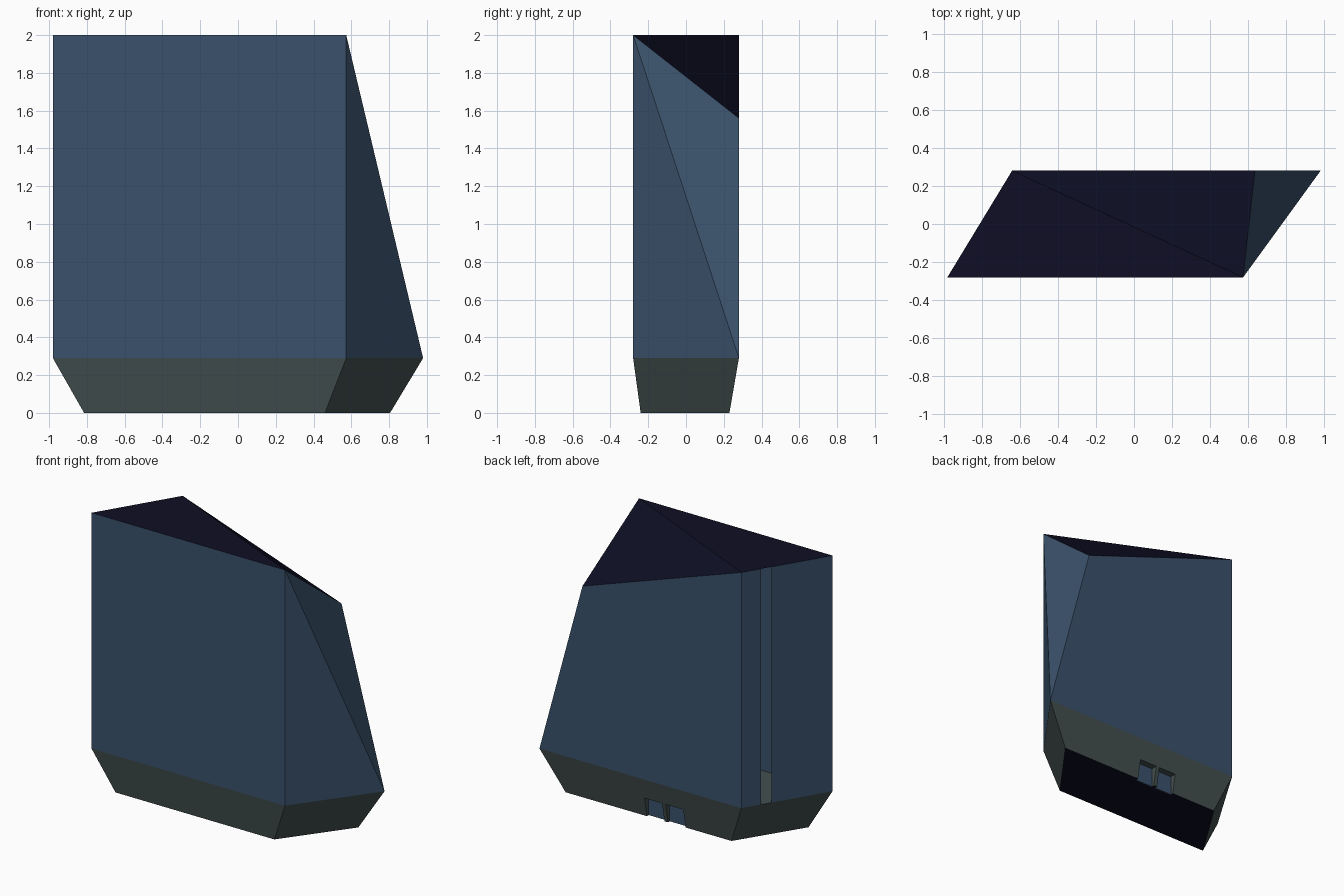
import bpy, bmesh
from mathutils import Vector

if "Cube" in bpy.data.objects:
    bpy.data.objects.remove(bpy.data.objects["Cube"])

FLOOR, TOP = 0.29, 2.0


def material(name, rgb):
    m = bpy.data.materials.new(name)
    m.diffuse_color = (*rgb, 1)
    m.use_nodes = True
    m.node_tree.nodes["Principled BSDF"].inputs["Base Color"].default_value = m.diffuse_color
    return m


glass = material("steel blue glass", (0.043, 0.083, 0.148))
stone = material("grey green stone", (0.056, 0.078, 0.078))
dark = material("dark navy", (0.0045, 0.0045, 0.018))


def make(name, verts, faces, mats, fix_normals=False):
    me = bpy.data.meshes.new(name)
    me.from_pydata([tuple(v) for v in verts], [], faces)
    for m in mats:
        me.materials.append(m)
    if fix_normals:
        bm = bmesh.new()
        bm.from_mesh(me)
        bmesh.ops.recalc_face_normals(bm, faces=bm.faces)
        bm.to_mesh(me)
        bm.free()
    ob = bpy.data.objects.new(name, me)
    bpy.context.scene.collection.objects.link(ob)
    return ob


BOX = [(0, 1, 2, 3), (4, 5, 6, 7), (0, 1, 5, 4), (1, 2, 6, 5), (2, 3, 7, 6), (3, 0, 4, 7)]


def box(name, x0, x1, y0, y1, z0, z1, mat):
    ring = [(x0, y0), (x1, y0), (x1, y1), (x0, y1)]
    verts = [(x, y, z) for z in (z0, z1) for x, y in ring]
    return make(name, verts, BOX, [mat], True)


# Plan outlines: front-left, front-right, back-right, back-left
foot = [(-0.815, -0.24), (0.46, -0.24), (0.805, 0.23), (-0.523, 0.225)]
plan = [(-0.98, -0.28), (0.573, -0.28), (0.98, 0.28), (-0.64, 0.28)]
a, b, c, d = [Vector((x, y, FLOOR)) for x, y in plan]
at, bt, dt = [Vector((p.x, p.y, TOP)) for p in (a, b, d)]
ct = Vector((0.635, 0.28, 1.56))

# Tapered stone base with a dark underside
base = make("base", [(x, y, 0) for x, y in foot] + [a, b, c, d], BOX, [stone, dark], True)
for p in base.data.polygons:
    p.material_index = 1 if p.normal.z < -0.9 else 0

# Hollow glass walls, with a tall open slot in the left side
s0, s1 = d.lerp(a, 0.215), d.lerp(a, 0.333)
s0t, s1t = d.lerp(a, 0.215), d.lerp(a, 0.333)
s0t.z = s1t.z = TOP
make("glass_walls", [a, b, c, d, at, bt, ct, dt, s0, s1, s0t, s1t],
     [(0, 1, 5, 4), (2, 3, 7, 6), (1, 2, 5), (2, 6, 5),
      (3, 8, 10, 7), (9, 0, 4, 11)], [glass])

# Folded roof, dipping at the back right corner
make("roof", [at, bt, ct, dt], [(0, 1, 3), (1, 2, 3)], [dark])

# Pair of recessed glass doors in the back of the base
for side, x0, x1 in (("left", -0.155, -0.014), ("right", 0.014, 0.155)):
    cutter = box("door_cutter_" + side, x0, x1, 0.2, 0.4, -0.1, 0.14, stone)
    cutter.hide_render = True
    cutter.hide_viewport = False
    cutter.display_type = 'WIRE'
    mod = base.modifiers.new("door_" + side, 'BOOLEAN')
    mod.operation = 'DIFFERENCE'
    mod.solver = 'EXACT'
    mod.object = cutter
    box("door_" + side, x0, x1, 0.2, 0.207, 0, 0.14, glass)
